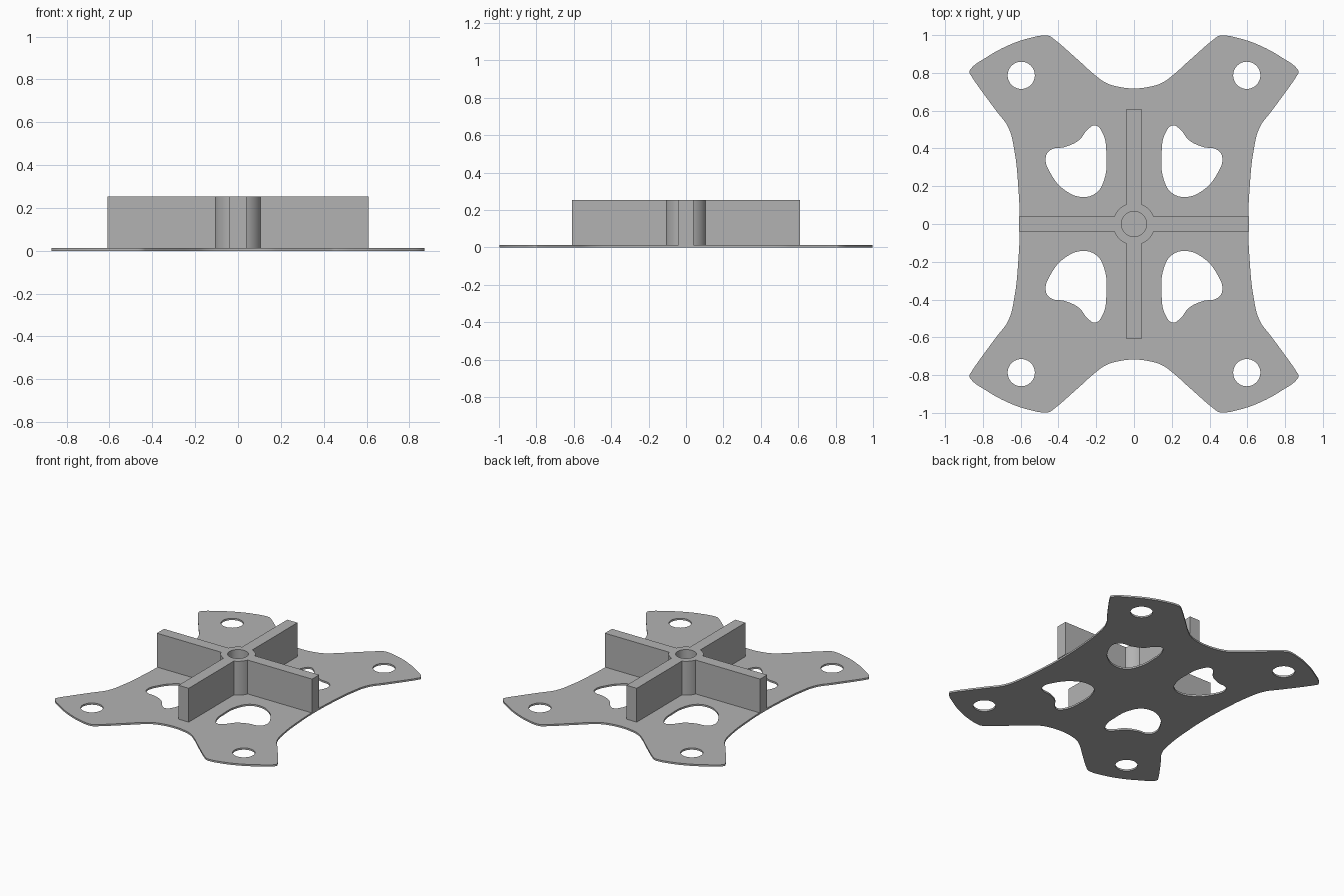
import bpy, bmesh, math

if "Cube" in bpy.data.objects:
    bpy.data.objects.remove(bpy.data.objects["Cube"])

PLATE_T = 0.0125   # base plate thickness
TOP = 0.253        # top of ribs

grey = bpy.data.materials.new("plain_grey")
grey.diffuse_color = (0.45, 0.45, 0.45, 1)
grey.use_nodes = True
grey.node_tree.nodes["Principled BSDF"].inputs["Base Color"].default_value = grey.diffuse_color


def extrude_profile(name, loops, z0, z1):
    """Fill closed loops (outline plus holes) and extrude from z0 to z1.
    Each loop is (points, smooth)."""
    cu = bpy.data.curves.new(name, 'CURVE')
    cu.dimensions = '2D'
    cu.fill_mode = 'BOTH'
    cu.extrude = (z1 - z0) / 2
    cu.resolution_u = 6
    for pts, smooth in loops:
        if smooth:
            sp = cu.splines.new('BEZIER')
            sp.bezier_points.add(len(pts) - 1)
            for bp, (x, y) in zip(sp.bezier_points, pts):
                bp.co = (x, y, 0)
                bp.handle_left_type = bp.handle_right_type = 'AUTO'
        else:
            sp = cu.splines.new('POLY')
            sp.points.add(len(pts) - 1)
            for p, (x, y) in zip(sp.points, pts):
                p.co = (x, y, 0, 1)
        sp.use_cyclic_u = True
    ob = bpy.data.objects.new(name, cu)
    bpy.context.collection.objects.link(ob)
    bpy.ops.object.select_all(action='DESELECT')
    ob.select_set(True)
    bpy.context.view_layer.objects.active = ob
    bpy.ops.object.convert(target='MESH')
    ob = bpy.context.object
    ob.name = name
    # weld caps to walls and lift into place
    bm = bmesh.new()
    bm.from_mesh(ob.data)
    bmesh.ops.remove_doubles(bm, verts=bm.verts, dist=0.0002)
    bmesh.ops.recalc_face_normals(bm, faces=bm.faces)
    bmesh.ops.translate(bm, verts=bm.verts, vec=(0, 0, (z0 + z1) / 2))
    bm.to_mesh(ob.data)
    bm.free()
    ob.data.materials.clear()
    ob.data.materials.append(grey)
    bpy.ops.object.shade_smooth_by_angle(angle=math.radians(35))
    return ob


def circle(cx, cy, r, n=40):
    return [(cx + r * math.cos(2 * math.pi * i / n),
             cy + r * math.sin(2 * math.pi * i / n)) for i in range(n)]


# Base plate outline: one quarter, from the right side round to the top
quarter = [(0.605, 0.0), (0.613, 0.2), (0.632, 0.38), (0.665, 0.51), (0.73, 0.60),
           (0.80, 0.695), (0.862, 0.785), (0.871, 0.803), (0.865, 0.82),
           (0.785, 0.88), (0.655, 0.95), (0.55, 0.985), (0.475, 0.998),
           (0.448, 0.995), (0.425, 0.98), (0.30, 0.872), (0.19, 0.775),
           (0.15, 0.748), (0.08, 0.726), (0.0, 0.718)]
upper = quarter + [(-x, y) for x, y in quarter[-2::-1]]
outline = upper + [(x, -y) for x, y in upper[-2:0:-1]]

# Rounded heart-like cutout of one quarter
cutout = [(0.467, 0.355), (0.44, 0.393), (0.365, 0.408), (0.29, 0.445),
          (0.245, 0.50), (0.205, 0.522), (0.168, 0.485), (0.146, 0.36),
          (0.158, 0.235), (0.20, 0.165), (0.27, 0.143), (0.36, 0.175),
          (0.44, 0.265)]

loops = [(outline, True)]
for sx in (1, -1):
    for sy in (1, -1):
        loops.append(([(sx * x, sy * y) for x, y in cutout], True))
        loops.append((circle(sx * 0.597, sy * 0.787, 0.072), False))
extrude_profile("base_plate", loops, 0, PLATE_T)

# Cross of four ribs joined by a round hub with a bore
HALF_W, LENGTH, HUB_R = 0.04, 0.61, 0.112
a0 = math.asin(HALF_W / HUB_R)
arc = [a0 + (math.pi / 2 - 2 * a0) * i / 10 for i in range(11)]
arm = [(LENGTH, -HALF_W), (LENGTH, HALF_W)]
arm += [(HUB_R * math.cos(a), HUB_R * math.sin(a)) for a in arc]
cross = []
for k in range(4):
    c, s = round(math.cos(k * math.pi / 2)), round(math.sin(k * math.pi / 2))
    cross += [(c * x - s * y, s * x + c * y) for x, y in arm]
extrude_profile("rib_cross_with_hub", [(cross, False), (circle(0, 0, 0.067), False)],
                PLATE_T, TOP)
